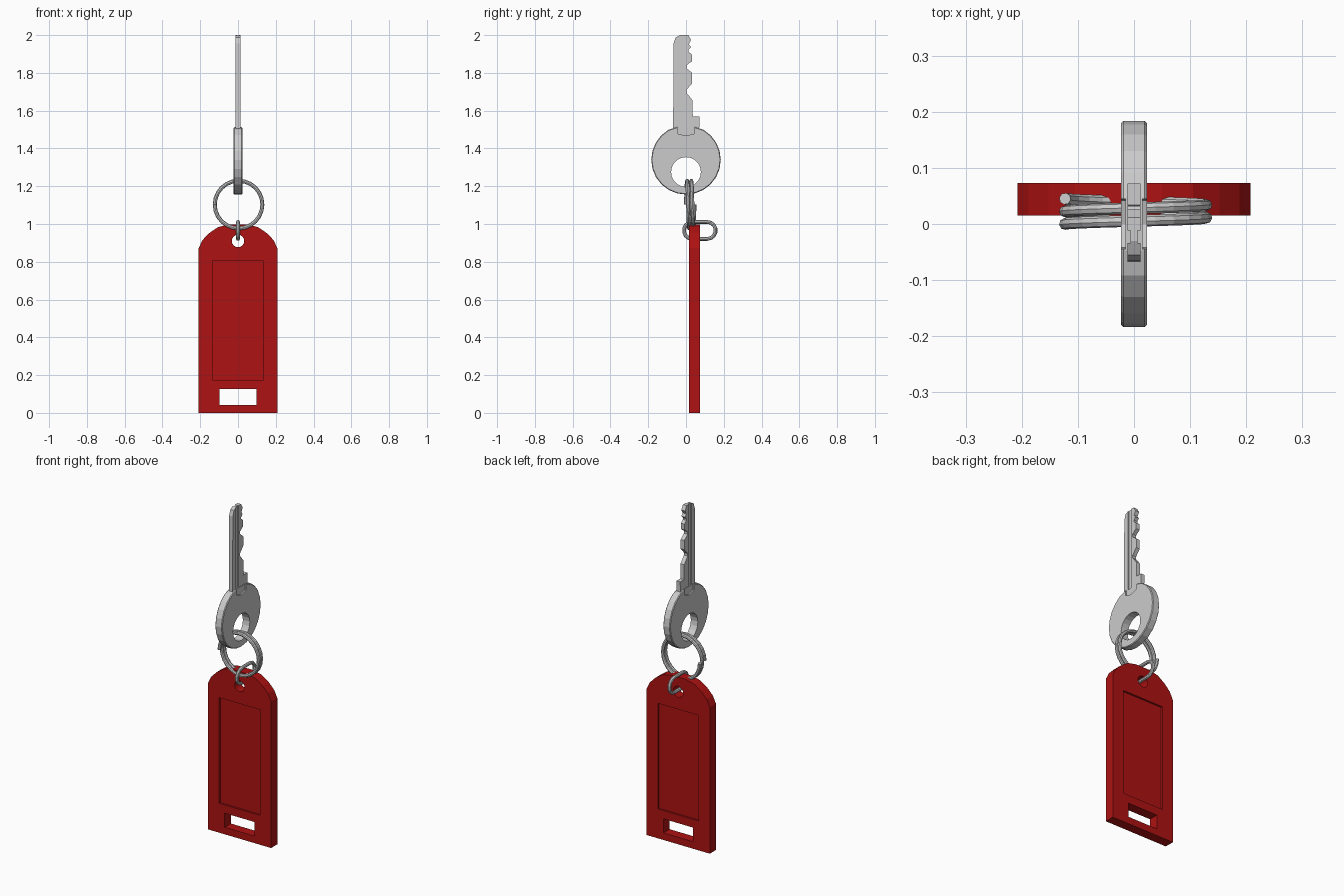
import bpy, bmesh
from math import sin, cos, pi, tau

if "Cube" in bpy.data.objects:
    bpy.data.objects.remove(bpy.data.objects["Cube"])


def prism(name, pts, axis, lo, hi):
    """Extrude a (u, z) outline along X or Y."""
    place = (lambda u, z, d: (d, u, z)) if axis == 'X' else (lambda u, z, d: (u, d, z))
    bm = bmesh.new()
    face = bm.faces.new([bm.verts.new(place(u, z, lo)) for u, z in pts])
    ext = bmesh.ops.extrude_face_region(bm, geom=[face])
    moved = [v for v in ext['geom'] if isinstance(v, bmesh.types.BMVert)]
    bmesh.ops.translate(bm, verts=moved, vec=place(0, 0, hi - lo))
    bmesh.ops.recalc_face_normals(bm, faces=bm.faces)
    mesh = bpy.data.meshes.new(name)
    bm.to_mesh(mesh)
    bm.free()
    ob = bpy.data.objects.new(name, mesh)
    bpy.context.collection.objects.link(ob)
    return ob


def circle(u, z, r, n):
    return [(u + r * cos(tau * i / n), z + r * sin(tau * i / n)) for i in range(n)]


def rect(u0, u1, z0, z1):
    return [(u0, z0), (u1, z0), (u1, z1), (u0, z1)]


def apply(ob, mod):
    bpy.context.view_layer.objects.active = ob
    bpy.ops.object.modifier_apply(modifier=mod.name)


def cut(ob, pts, axis, lo, hi):
    cutter = prism("cutter", pts, axis, lo, hi)
    cutter.hide_render = True
    mod = ob.modifiers.new("cut", 'BOOLEAN')
    mod.operation, mod.solver, mod.object = 'DIFFERENCE', 'EXACT', cutter
    apply(ob, mod)
    bpy.data.objects.remove(cutter)


def wire(name, pts, radius, closed):
    cu = bpy.data.curves.new(name, 'CURVE')
    cu.dimensions = '3D'
    cu.bevel_depth, cu.bevel_resolution, cu.use_fill_caps = radius, 2, True
    sp = cu.splines.new('POLY')
    sp.points.add(len(pts) - 1)
    for p, co in zip(sp.points, pts):
        p.co = (*co, 1)
    sp.use_cyclic_u, sp.use_smooth = closed, False
    ob = bpy.data.objects.new(name, cu)
    bpy.context.collection.objects.link(ob)
    bpy.ops.object.select_all(action='DESELECT')
    ob.select_set(True)
    bpy.context.view_layer.objects.active = ob
    bpy.ops.object.convert(target='MESH')


# Plastic tag with arched top
half = [(0.208, 0), (0.208, 0.873), (0.188, 0.915), (0.152, 0.952), (0.105, 0.984), (0.05, 0.997)]
tag = prism("tag", half + [(-x, z) for x, z in reversed(half)], 'Y', 0.015, 0.073)
cut(tag, circle(0, 0.91, 0.033, 16), 'Y', -0.1, 0.2)
cut(tag, rect(-0.098, 0.098, 0.042, 0.126), 'Y', -0.1, 0.2)
# Label recesses, front and back
for lo, hi in ((-0.1, 0.026), (0.062, 0.2)):
    cut(tag, rect(-0.135, 0.135, 0.175, 0.805), 'Y', lo, hi)
red = bpy.data.materials.new("red_plastic")
red.diffuse_color = (0.42, 0.006, 0.006, 1)
red.use_nodes = True
red.node_tree.nodes["Principled BSDF"].inputs["Base Color"].default_value = red.diffuse_color
tag.data.materials.clear()
tag.data.materials.append(red)

# Key head: disc with clipped top, chamfered rim and ring hole
disc = [(y, min(z, 1.513)) for y, z in circle(0, 1.34, 0.184, 24) if z < 1.52]
head = prism("key_head", disc, 'X', -0.023, 0.023)
bev = head.modifiers.new("rim", 'BEVEL')
bev.width, bev.limit_method, bev.angle_limit = 0.004, 'ANGLE', 1.0
apply(head, bev)
cut(head, circle(0, 1.275, 0.079, 20), 'X', -0.1, 0.1)
# Shallow notch where the blade enters the head
notch = [(-0.046, 1.53), (-0.042, 1.478), (0, 1.467), (0.042, 1.478), (0.046, 1.53)]
for s in (-1, 1):
    cut(head, notch, 'X', *sorted((s * 0.015, s * 0.1)))

# Key blade with teeth on the +y edge
teeth = [(0.07, 1.505), (0.072, 1.568), (0.036, 1.568), (0.034, 1.656), (0.002, 1.695),
         (0.002, 1.71), (0.033, 1.745), (0.033, 1.8), (0.002, 1.825), (0.002, 1.84),
         (0.032, 1.862), (0.032, 1.897), (0.013, 1.912), (0.013, 1.922), (0.026, 1.936),
         (0.015, 1.952), (0.027, 1.974), (0.012, 2.0)]
back = [(-0.03, 2.0), (-0.055, 1.988), (-0.066, 1.955), (-0.068, 1.505)]
blade = prism("key_blade", teeth + back, 'X', -0.012, 0.012)
# Lengthwise grooves on both faces
for s in (-1, 1):
    cut(blade, rect(-0.034, -0.012, 1.515, 2.1), 'X', *sorted((s * 0.006, s * 0.1)))

# Split ring: two-turn coil
n = 48
coil = []
for i in range(n + 1):
    a = pi + 2 * tau * i / n
    coil.append((0.003 + 0.126 * cos(a), 0.045 - 0.045 * i / n, 1.103 + 0.126 * sin(a)))
wire("split_ring", coil, 0.0105, False)

# Oval link joining the tag to the ring
link = []
for i in range(8):
    a = -pi / 2 + pi * i / 7
    link.append((0, 0.112 + 0.045 * cos(a), 0.966 + 0.045 * sin(a)))
for i in range(8):
    a = pi / 2 + pi * i / 7
    link.append((0, 0.034 + 0.045 * cos(a), 0.966 + 0.045 * sin(a)))
wire("oval_link", link, 0.01, True)
